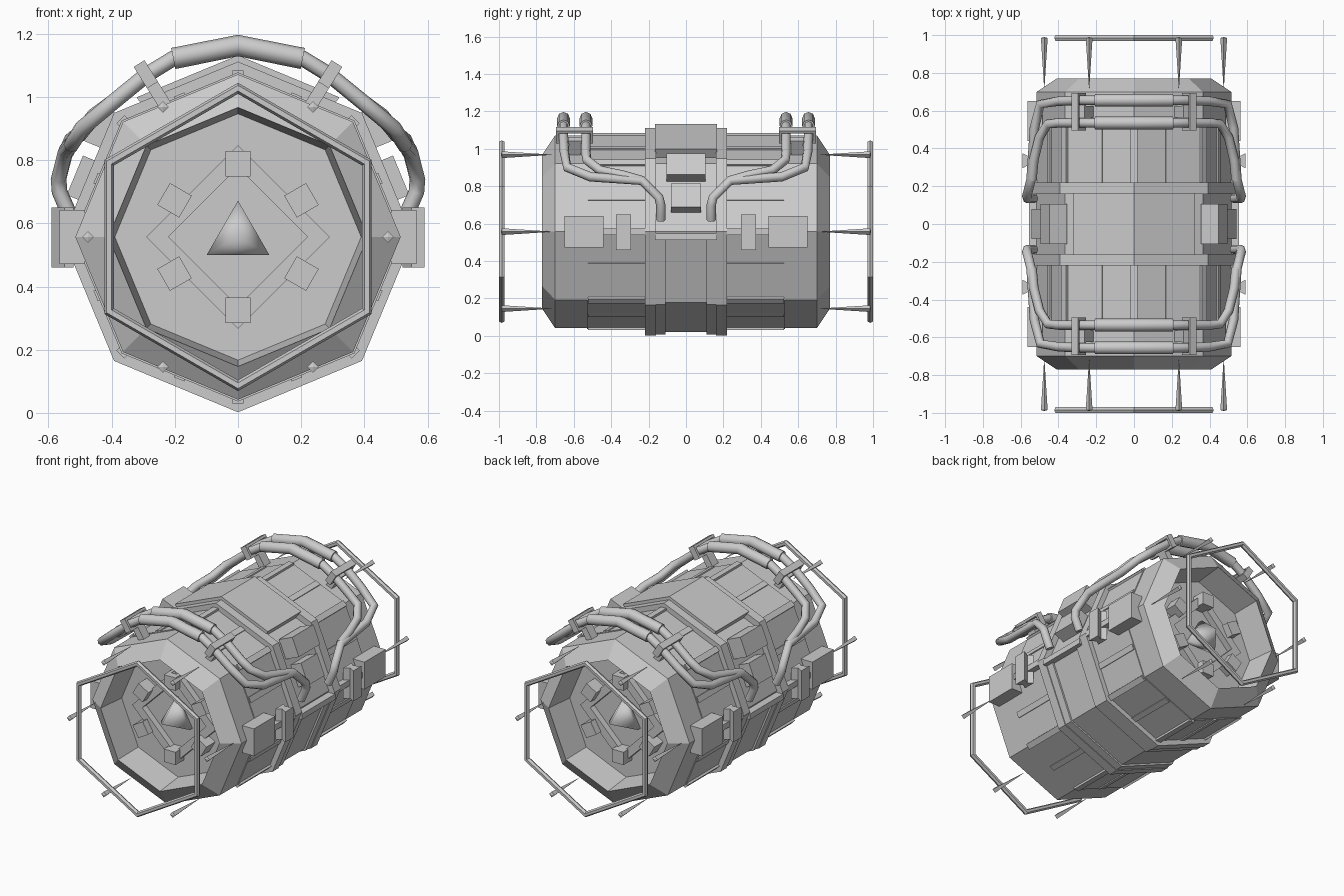
import bpy, bmesh
from math import cos, sin, radians, pi
from mathutils import Matrix, Vector

if "Cube" in bpy.data.objects:
    bpy.data.objects.remove(bpy.data.objects["Cube"])

CZ = 0.557  # height of the hull axis


def finish(name, bm, smooth=False):
    bmesh.ops.remove_doubles(bm, verts=bm.verts, dist=1e-5)
    bmesh.ops.dissolve_degenerate(bm, edges=bm.edges, dist=1e-5)
    bmesh.ops.recalc_face_normals(bm, faces=bm.faces)
    for f in bm.faces:
        f.smooth = smooth
    me = bpy.data.meshes.new(name)
    bm.to_mesh(me)
    bm.free()
    ob = bpy.data.objects.new(name, me)
    bpy.context.collection.objects.link(ob)
    return ob


def lathe(name, profile, n=8, phase=90, cx=0, cz=CZ, closed=False, smooth=False):
    """Revolve (y, radius) points about an axis along y."""
    bm = bmesh.new()
    rings = []
    for y, r in profile:
        angs = [radians(phase) + 2 * pi * i / n for i in range(n)]
        rings.append([bm.verts.new((cx + r * cos(a), y, cz + r * sin(a))) for a in angs])
    pairs = list(zip(rings, rings[1:])) + ([(rings[-1], rings[0])] if closed else [])
    for p, q in pairs:
        for i in range(n):
            j = (i + 1) % n
            bm.faces.new((p[i], p[j], q[j], q[i]))
    return finish(name, bm, smooth)


def extrude_y(name, pts, y0, y1):
    """Extrude an x-z outline between two y positions."""
    bm = bmesh.new()
    a = [bm.verts.new((x, y0, z)) for x, z in pts]
    b = [bm.verts.new((x, y1, z)) for x, z in pts]
    n = len(pts)
    bm.faces.new(a)
    bm.faces.new(b[::-1])
    for i in range(n):
        j = (i + 1) % n
        bm.faces.new((a[i], b[i], b[j], a[j]))
    return finish(name, bm)


def oct_pt(r, deg):
    """Point on the outline of the octagon with corner radius r."""
    d = r * cos(pi / 8) / cos(radians(deg % 45 - 22.5))
    return d * cos(radians(deg)), CZ + d * sin(radians(deg))


def hull_plate(name, r0, r1, angles, y0, y1):
    pts = [oct_pt(r1, a) for a in angles] + [oct_pt(r0, a) for a in angles[::-1]]
    return extrude_y(name, pts, y0, y1)


def box(name, loc, size, deg=0):
    """Box whose local x points radially at the given angle."""
    bm = bmesh.new()
    m = Matrix.Translation(loc) @ Matrix.Rotation(-radians(deg), 4, 'Y') @ Matrix.Diagonal((*size, 1))
    bmesh.ops.create_cube(bm, size=1, matrix=m)
    return finish(name, bm)


def pipe(name, pts, r):
    cu = bpy.data.curves.new(name, 'CURVE')
    cu.dimensions = '3D'
    cu.bevel_depth = r
    cu.bevel_resolution = 2
    cu.use_fill_caps = True
    sp = cu.splines.new('POLY')
    sp.points.add(len(pts) - 1)
    for p, c in zip(sp.points, pts):
        p.co = (*c, 1)
    ob = bpy.data.objects.new(name, cu)
    bpy.context.collection.objects.link(ob)
    return ob


# Hull with a recess at both ends
half = [(0.59, 0), (0.59, 0.39), (0.77, 0.41), (0.70, 0.515)]
lathe("hull", [(-y, r) for y, r in half] + half[::-1])

# Centre: top plate, belly cover and its frame
hull_plate("top_plate", 0.5, 0.575, [54, 90, 126], -0.165, 0.165)
belly = [182, 225, 270, 315, 358]
hull_plate("belly_panel", 0.5, 0.537, belly, -0.11, 0.11)
for s in (-1, 1):
    y0, y1 = sorted((s * 0.11, s * 0.165))
    hull_plate("belly_frame", 0.5, 0.549, belly, y0, y1)
    # Centre side boxes and cover lips
    a = 0 if s > 0 else 180
    box("belly_lip", (s * 0.527, 0, 0.53), (0.06, 0.33, 0.035), 0)
    up, low = (34, 20) if s > 0 else (146, 160)
    face = 22.5 if s > 0 else 157.5
    box("upper_side_box", (s * 0.425, 0, 0.90), (0.10, 0.21, 0.12), face)
    box("lower_side_box", (s * 0.475, 0, 0.735), (0.09, 0.16, 0.135), face)

for e in (-1, 1):
    # Raised bands and panel sections
    lathe("band", [(e * 0.16, 0.5), (e * 0.16, 0.555), (e * 0.22, 0.555), (e * 0.22, 0.5)], closed=True)
    lathe("panel_section", [(e * 0.2, 0.5), (e * 0.2, 0.521), (e * 0.53, 0.521), (e * 0.53, 0.5)], closed=True)
    # Thin ribs along the hull corners and face centres
    for i in range(16):
        x, z = oct_pt(0.516, i * 22.5)
        box("rib", (x, e * 0.37, z), (0.022, 0.31, 0.036), i * 22.5)

    # End recess: diamond frame, six blocks and central cone
    lathe("diamond_frame", [(e * 0.58, 0.22), (e * 0.63, 0.22), (e * 0.63, 0.29), (e * 0.58, 0.29)],
          n=4, closed=True)
    for i in range(6):
        a = radians(90 + 60 * i)
        box("recess_block", (0.232 * cos(a), e * 0.63, CZ + 0.232 * sin(a)),
            (0.08, 0.09, 0.08), 90 + 60 * i)
    lathe("end_cone", [(e * 0.58, 0), (e * 0.58, 0.115), (e * 0.62, 0.115), (e * 0.75, 0)], n=3, smooth=True)

    # Docking hexagon and six spikes around it
    lathe("hex_ring", [(e * 0.97, 0.462), (e * 0.985, 0.453), (e * 1.0, 0.462),
                       (e * 1.0, 0.480), (e * 0.985, 0.488), (e * 0.97, 0.480)], n=6, closed=True)
    for i in range(6):
        a = radians(60 * i)
        lathe("spike", [(e * 0.99, 0), (e * 0.985, 0.018), (e * 0.72, 0.001), (e * 0.72, 0)], n=4,
              cx=0.475 * cos(a), cz=CZ + 0.475 * sin(a))

    # Sleeves around the top pipes
    for y in (0.535, 0.655):
        pipe("pipe_sleeve", [(-0.205, e * y, 1.122), (0, e * y, 1.163), (0.205, e * y, 1.122)], 0.034)

    for s in (-1, 1):
        # Side equipment box and flared clip
        box("side_box", (s * 0.525, e * 0.545, CZ), (0.08, 0.21, 0.17))
        box("side_link", (s * 0.525, e * 0.33, CZ), (0.05, 0.22, 0.036))
        bm = bmesh.new()
        prof = [(0.52, -0.04), (0.55, -0.018), (0.59, -0.04), (0.59, 0.04), (0.55, 0.018), (0.52, 0.04)]
        f = bm.faces.new([bm.verts.new((s * x, e * 0.335 + y, 0.46)) for x, y in prof])
        ext = bmesh.ops.extrude_face_region(bm, geom=[f])
        bmesh.ops.translate(bm, vec=(0, 0, 0.19),
                            verts=[v for v in ext["geom"] if isinstance(v, bmesh.types.BMVert)])
        finish("side_clip", bm)

        # Outer pipe runs down to the centre band, inner pipe joins it
        outer = [(0, 0.655, 1.163), (0.205, 0.655, 1.122), (0.29, 0.655, 1.07), (0.40, 0.65, 0.98),
                 (0.495, 0.635, 0.90), (0.527, 0.51, 0.85), (0.545, 0.235, 0.83),
                 (0.568, 0.145, 0.74), (0.565, 0.135, 0.70), (0.53, 0.135, 0.62)]
        inner = [(0, 0.535, 1.163), (0.205, 0.535, 1.122), (0.29, 0.535, 1.07), (0.40, 0.535, 0.98),
                 (0.455, 0.53, 0.94), (0.50, 0.46, 0.885), (0.53, 0.34, 0.86), (0.54, 0.235, 0.83)]
        pipe("outer_pipe", [(s * x, e * y, z) for x, y, z in outer], 0.025)
        pipe("inner_pipe", [(s * x, e * y, z) for x, y, z in inner], 0.025)

        # Clamp loop holding both pipes, with a foot on the hull
        deg = 58 if s > 0 else 122
        d = Vector((cos(radians(deg)), 0, sin(radians(deg))))
        c = Vector((s * 0.292, e * 0.595, 1.072))
        for k in (-0.032, 0.032):
            box("clamp_bar", c + d * k, (0.016, 0.19, 0.04), deg)
        for k in (-0.092, 0.092):
            box("clamp_side", c + Vector((0, k, 0)), (0.08, 0.014, 0.04), deg)
        box("clamp_foot", c - d * 0.085, (0.11, 0.06, 0.04), deg)
